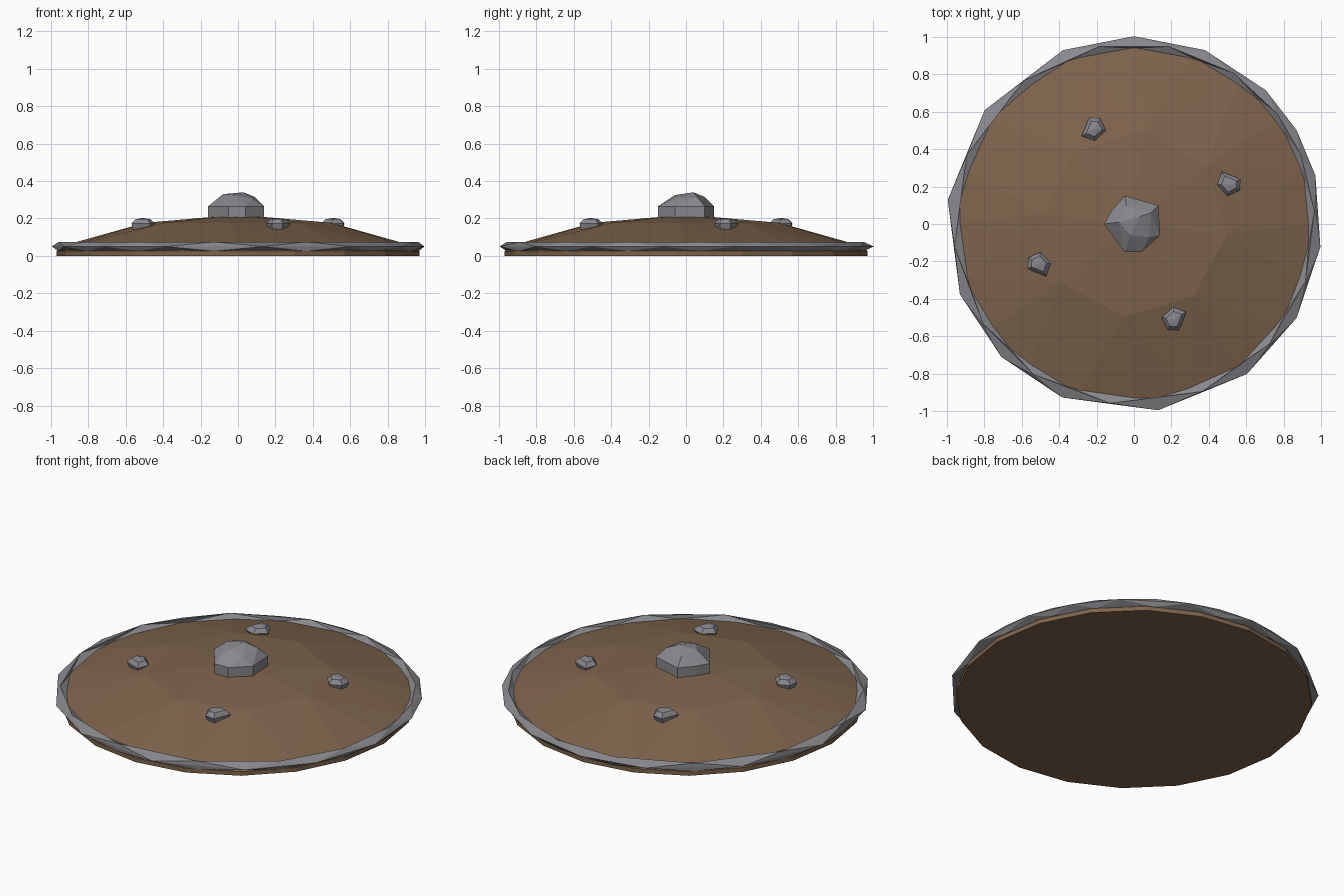
import bpy, bmesh
from math import sin, cos, pi, radians
from mathutils import Matrix

cube = bpy.data.objects.get("Cube")
if cube:
    bpy.data.objects.remove(cube)


def material(name, colour):
    m = bpy.data.materials.new(name)
    m.use_nodes = True
    m.diffuse_color = (*colour, 1)
    m.node_tree.nodes["Principled BSDF"].inputs["Base Color"].default_value = (*colour, 1)
    return m


wood = material("brown wood", (0.21, 0.127, 0.073))
iron = material("grey iron", (0.25, 0.25, 0.27))


def finish(name, bm, mat):
    bmesh.ops.recalc_face_normals(bm, faces=bm.faces)
    mesh = bpy.data.meshes.new(name)
    bm.to_mesh(mesh)
    bm.free()
    mesh.materials.append(mat)
    obj = bpy.data.objects.new(name, mesh)
    bpy.context.collection.objects.link(obj)
    return obj


def hull(name, points, mat, matrix=Matrix()):
    """Faceted convex solid around the points."""
    bm = bmesh.new()
    for p in points:
        bm.verts.new(matrix @ Matrix.Translation(p).translation)
    res = bmesh.ops.convex_hull(bm, input=bm.verts)
    inside = [v for v in res["geom_interior"] if isinstance(v, bmesh.types.BMVert)]
    bmesh.ops.delete(bm, geom=inside, context="VERTS")
    return finish(name, bm, mat)


def ring(radius, z, angles):
    return [(radius * cos(a), radius * sin(a), z) for a in angles]


def even(n, start=0):
    return [start + 2 * pi * i / n for i in range(n)]


# Domed wooden board with a flat back
hull("shield_board",
     ring(0.97, 0, even(20)) + ring(0.97, 0.025, even(20)) + ring(0.95, 0.05, even(20))
     + ring(0.5, 0.177, even(8, radians(-6))) + [(0, 0, 0.22)], wood)

# Hammered rim: four rings, every second one staggered by half a step
outer = [radians(a) for a in (-158, -135, -112.5, -82.6, -53, -30, -7, 15, 30,
                              45.4, 67.8, 90, 112.2, 142.7, 172.6)]
n = len(outer)
middle = [(outer[i] + (outer[i + 1] if i + 1 < n else outer[0] + 2 * pi)) / 2 for i in range(n)]
bm = bmesh.new()
o, t, i_, b = [[bm.verts.new(p) for p in ring(r, z, a)] for r, z, a in (
    (1.004, 0.05, outer), (0.967, 0.075, middle),
    (0.94, 0.05, outer), (0.967, 0.025, middle))]
for edge, mid in ((o, t), (i_, t), (i_, b), (o, b)):
    for k in range(n):
        j = (k + 1) % n
        bm.faces.new((edge[k], edge[j], mid[k]))
        bm.faces.new((mid[k], edge[j], mid[j]))
finish("metal_rim", bm, iron)

# Central boss: rough stone-like lump
outline = [(-0.05, 0.15), (0.13, 0.1), (0.14, -0.06), (0.04, -0.15),
           (-0.05, -0.15), (-0.16, 0), (-0.12, 0.07)]
crown = [(-0.08, 0.01, 0.33), (0.03, 0.04, 0.34), (-0.02, -0.06, 0.325),
         (0.09, 0.06, 0.315), (-0.04, 0.1, 0.315), (0.08, -0.07, 0.305)]
hull("centre_boss",
     [(x, y, z) for x, y in outline for z in (0.2, 0.265)] + crown, iron)

# Four studs, one quarter turn apart
stud = [(-0.07, -0.04), (-0.03, 0.06), (0.03, 0.055), (0.06, -0.01), (0, -0.065)]
points = [(x * s, y * s, z) for x, y in stud
          for s, z in ((0.8, 0.14), (1, 0.172), (0.65, 0.196))] + [(0, 0, 0.203)]
for k in range(4):
    turn = Matrix.Rotation(k * pi / 2, 4, "Z") @ Matrix.Translation((-0.21, 0.51, 0))
    hull(f"stud_{k + 1}", points, iron, turn)
